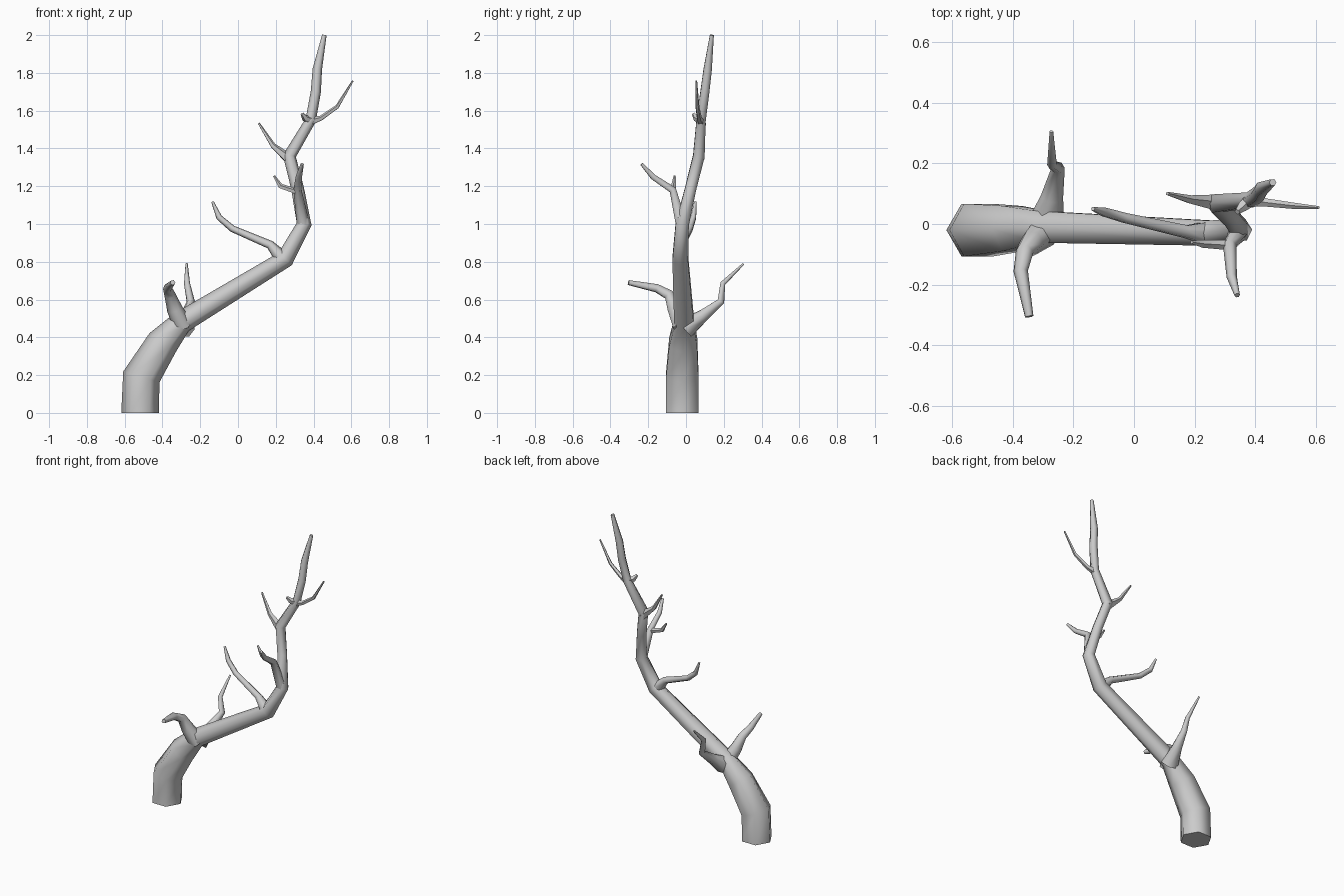
import bpy, bmesh, math
from mathutils import Vector


def limb(name, path, sides=6):
    """Tapered tube through (x, y, z, radius) points, capped at both ends."""
    pts = [Vector(p[:3]) for p in path]
    n = len(pts)
    seg = [(pts[i + 1] - pts[i]).normalized() for i in range(n - 1)]
    tans = [seg[0]] + [(seg[i - 1] + seg[i]).normalized() for i in range(1, n - 1)] + [seg[-1]]
    if name == "trunk":
        tans[0] = Vector((0, 0, 1))
    u = Vector((1, 0, 0))
    if abs(tans[0].x) > 0.9:
        u = Vector((0, 0, 1))
    bm = bmesh.new()
    rings = []
    prev = None
    for p, t, row in zip(pts, tans, path):
        if prev is not None:
            u = prev.rotation_difference(t) @ u
        u = (u - t * u.dot(t)).normalized()
        v = t.cross(u)
        r = row[3]
        rings.append([bm.verts.new(p + r * (math.cos(a) * u + math.sin(a) * v))
                      for a in (2 * math.pi * k / sides for k in range(sides))])
        prev = t
    for a, b in zip(rings, rings[1:]):
        for k in range(sides):
            j = (k + 1) % sides
            bm.faces.new((a[k], a[j], b[j], b[k]))
    bm.faces.new(rings[0][::-1])
    bm.faces.new(rings[-1])
    bmesh.ops.recalc_face_normals(bm, faces=bm.faces)
    mesh = bpy.data.meshes.new(name)
    bm.to_mesh(mesh)
    bm.free()
    ob = bpy.data.objects.new(name, mesh)
    bpy.context.collection.objects.link(ob)
    bpy.ops.object.select_all(action='DESELECT')
    ob.select_set(True)
    bpy.context.view_layer.objects.active = ob
    bpy.ops.object.shade_smooth_by_angle(angle=math.radians(65))


# Main stem, bending from base to broken tip
limb("trunk", [
    (-0.518, -0.02, 0.0, 0.10), (-0.512, -0.02, 0.19, 0.10),
    (-0.40, -0.015, 0.37, 0.086), (-0.30, -0.01, 0.48, 0.060),
    (0.25, -0.03, 0.815, 0.048), (0.35, -0.02, 1.0, 0.040),
    (0.315, 0.025, 1.19, 0.034), (0.272, 0.068, 1.36, 0.035),
    (0.385, 0.08, 1.55, 0.028), (0.412, 0.10, 1.70, 0.027),
    (0.42, 0.115, 1.82, 0.025), (0.457, 0.137, 2.0, 0.012)])

# Lower pair of branches
limb("lower_front_branch", [
    (-0.29, -0.02, 0.46, 0.055), (-0.335, -0.06, 0.55, 0.042),
    (-0.36, -0.09, 0.625, 0.030), (-0.373, -0.155, 0.66, 0.024),
    (-0.345, -0.305, 0.69, 0.014)])
limb("lower_back_branch", [
    (-0.29, 0.0, 0.45, 0.062), (-0.27, 0.09, 0.515, 0.037),
    (-0.25, 0.185, 0.59, 0.022), (-0.27, 0.195, 0.685, 0.016),
    (-0.272, 0.305, 0.79, 0.006)])

# Middle branches
limb("middle_left_branch", [
    (0.25, -0.03, 0.80, 0.045), (0.17, -0.025, 0.89, 0.023),
    (-0.03, 0.02, 0.975, 0.018), (-0.10, 0.04, 1.035, 0.016),
    (-0.135, 0.05, 1.118, 0.007)])
limb("middle_front_branch", [
    (0.345, -0.025, 1.0, 0.034), (0.315, -0.07, 1.18, 0.022),
    (0.322, -0.175, 1.25, 0.017), (0.34, -0.235, 1.318, 0.009)])
limb("middle_twig", [
    (0.315, -0.07, 1.17, 0.017), (0.225, -0.065, 1.20, 0.014),
    (0.19, -0.06, 1.255, 0.006)], 5)

# Upper twigs
limb("upper_left_twig", [
    (0.275, 0.068, 1.34, 0.030), (0.185, 0.08, 1.415, 0.015),
    (0.11, 0.10, 1.533, 0.006)], 5)
limb("upper_right_twig", [
    (0.375, 0.08, 1.54, 0.024), (0.44, 0.07, 1.56, 0.014),
    (0.525, 0.06, 1.62, 0.011), (0.608, 0.054, 1.758, 0.005)], 5)
limb("upper_stub", [
    (0.385, 0.08, 1.55, 0.024), (0.355, 0.055, 1.56, 0.018),
    (0.34, 0.04, 1.583, 0.010)], 5)
